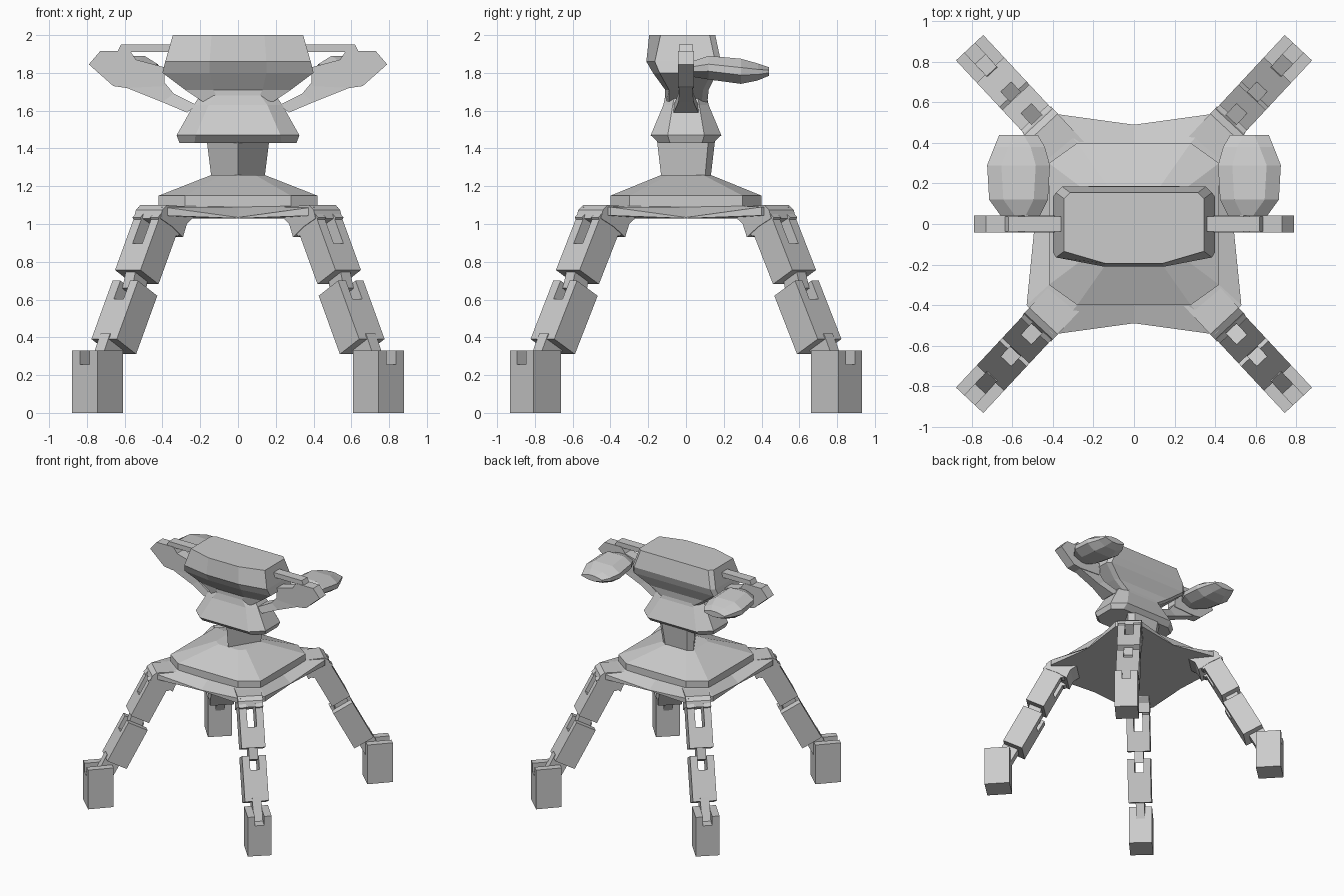
import bpy, bmesh
from math import cos, sin, radians
from mathutils import Vector

if "Cube" in bpy.data.objects:
    bpy.data.objects.remove(bpy.data.objects["Cube"])


def make(name, rings):
    """Skin a stack of matching rings and cap both ends."""
    bm = bmesh.new()
    vs = [[bm.verts.new(p) for p in r] for r in rings]
    n = len(vs[0])
    for a, b in zip(vs, vs[1:]):
        for i in range(n):
            j = (i + 1) % n
            bm.faces.new((a[i], a[j], b[j], b[i]))
    bm.faces.new(vs[0][::-1])
    bm.faces.new(vs[-1])
    bmesh.ops.recalc_face_normals(bm, faces=bm.faces)
    me = bpy.data.meshes.new(name)
    bm.to_mesh(me)
    bm.free()
    ob = bpy.data.objects.new(name, me)
    bpy.context.collection.objects.link(ob)
    return ob


def oct_ring(x0, x1, y0, y1, cx, cy):
    """Rectangle with cut corners, as 2D points."""
    return [(x0 + cx, y0), (x1 - cx, y0), (x1, y0 + cy), (x1, y1 - cy),
            (x1 - cx, y1), (x0 + cx, y1), (x0, y1 - cy), (x0, y0 + cy)]


def quad_sym(side, c1, c2, front, z, zc):
    """Twelve-point ring mirrored over both axes; zc is the corner height."""
    q = [(side, 0, z), (*c1, zc), (*c2, zc), (0, front, z)]
    h = q + [(-x, y, k) for x, y, k in q[-2::-1]]
    return h + [(x, -y, k) for x, y, k in h[-2:0:-1]]


# Base hull: flared skirt, banded rim, sloped deck
make("base_hull", [
    quad_sym(.49, (.53, .40), (.40, .545), .49, 1.03, 1.045),
    quad_sym(.49, (.53, .40), (.40, .545), .49, 1.035, 1.09),
    quad_sym(.42, (.42, .30), (.28, .40), .40, 1.09, 1.095),
    quad_sym(.42, (.42, .30), (.28, .40), .40, 1.15, 1.15),
    quad_sym(.14, (.14, .09), (.09, .13), .13, 1.26, 1.26)])

# Neck: flaring post
neck = [(0, -.13), (.14, .10), (.10, .13), (-.10, .13), (-.14, .10)]
make("neck", [[(x * s, y * s, z) for x, y in neck] for s, z in ((1, 1.24), (1.18, 1.44))])

# Pelvis
make("pelvis", [[(x, y, z) for x, y in oct_ring(-w, w, -d, d, cx, cy)]
                for z, w, d, cx, cy in ((1.43, .31, .145, .08, .06), (1.47, .325, .187, .10, .09),
                                        (1.63, .235, .12, .08, .05), (1.68, .20, .11, .08, .05))])

# Chest: waist flaring up to a broad bow-fronted block
make("chest", [[(x, y, z) for x, y in ((-w, ys), (-m, yf), (m, yf), (w, ys), (w, yb - .03),
                                      (w - .03, yb), (.03 - w, yb), (.03 - w + .0 - .03, yb - .03))]
               for z, w, m, yf, ys, yb in ((1.61, .13, .08, -.11, -.09, .11), (1.71, .28, .13, -.11, -.09, .12),
                                           (1.80, .40, .15, -.175, -.14, .165), (1.86, .385, .15, -.21, -.165, .185),
                                           (2.0, .345, .14, -.195, -.135, .155))])

for side, s in (("left", -1), ("right", 1)):
    def plate(name, pts, d):
        make(f"{side}_{name}", [[(s * x, y, z) for x, z in pts] for y in (-d, d)])

    # Shoulder bar and thin arm plate
    plate("shoulder_bar", [(.33, 1.91), (.33, 1.95), (.62, 1.95), (.64, 1.91)], .038)
    plate("arm_plate", [(.79, 1.845), (.73, 1.915), (.57, 1.915), (.54, 1.87), (.39, 1.83),
                        (.39, 1.73), (.59, 1.72), (.66, 1.73)], .042)
    # Strut flaring toward the pelvis
    make(f"{side}_strut", [[(s * x, y, z) for x, y, z in
                            ((xa, -d, za), (xa, d, za), (xb, d, zb), (xb, -d, zb))]
                           for xa, za, xb, zb, d in ((.60, 1.725, .39, 1.75, .035),
                                                     (.40, 1.645, .34, 1.69, .04),
                                                     (.27, 1.59, .22, 1.63, .065))])
    # Rounded pod facing the back
    make(f"{side}_pod", [[(s * x, y, z) for x, z in oct_ring(x0, x1, z0, z1, .07, (z1 - z0) * .35)]
                         for y, x0, x1, z0, z1 in ((.03, .47, .65, 1.78, 1.86), (.12, .425, .715, 1.765, 1.89),
                                                   (.29, .415, .725, 1.742, 1.875), (.38, .44, .69, 1.76, 1.85),
                                                   (.44, .475, .665, 1.785, 1.83))])

# Legs: profiles in (radius, height), swept across the leg width
W, S = .092, .035
axis = Vector((.47, -.883))


def seg(outer, inner, a, b):
    """Leg slab between distances a and b along the leg axis."""
    o, i = Vector(outer), Vector(inner)
    return [tuple(o + axis * a), tuple(o + axis * b), tuple(i + axis * b), tuple(i + axis * a)]


thigh = ((.71, 1.03), (.57, .955))
shin = ((.875, .70), (.725, .62))
foot = [(.99, 0), (1.19, 0), (1.19, .33), (.99, .33)]
foot_mid = [(.99, 0), (1.19, 0), (1.19, .255), (.99, .255)]
hip = [(.42, 1.09), (.655, 1.10), (.69, 1.075), (.705, 1.03), (.61, .985), (.53, .93), (.50, 1.0), (.45, 1.035)]
hip_rib = [(.69, 1.06), (.72, 1.035), (.70, 1.0), (.57, .935), (.53, .955), (.56, 1.0)]
knee = [(.83, .76), (.86, .66), (.76, .60), (.74, .70)]
ankle = [(1.03, .42), (1.12, .24), (.99, .22), (.93, .33)]
parts = [("hip", hip, -W - .004, W + .004), ("hip_rib_a", hip_rib, -W, -S), ("hip_rib_b", hip_rib, S, W)]
for tag, lo, hi in (("a", -W, -S), ("b", S, W)):
    parts += [("thigh_side_" + tag, seg(*thigh, 0, .31), lo, hi),
              ("shin_side_" + tag, seg(*shin, 0, .35), lo, hi),
              ("foot_side_" + tag, foot, lo, hi)]
parts += [("thigh_core", seg(*thigh, .15, .31), -S, S),
          ("knee", knee, -S, S),
          ("shin_core", seg(*shin, .11, .35), -S, S),
          ("ankle", ankle, -S, S),
          ("foot_core", foot_mid, -S, S)]

for corner, deg in (("back_right", 47), ("back_left", 133), ("front_left", 227), ("front_right", 313)):
    c, n = cos(radians(deg)), sin(radians(deg))
    for name, prof, lo, hi in parts:
        make(f"{corner}_{name}", [[(r * c - t * n, r * n + t * c, z) for r, z in prof] for t in (lo, hi)])
